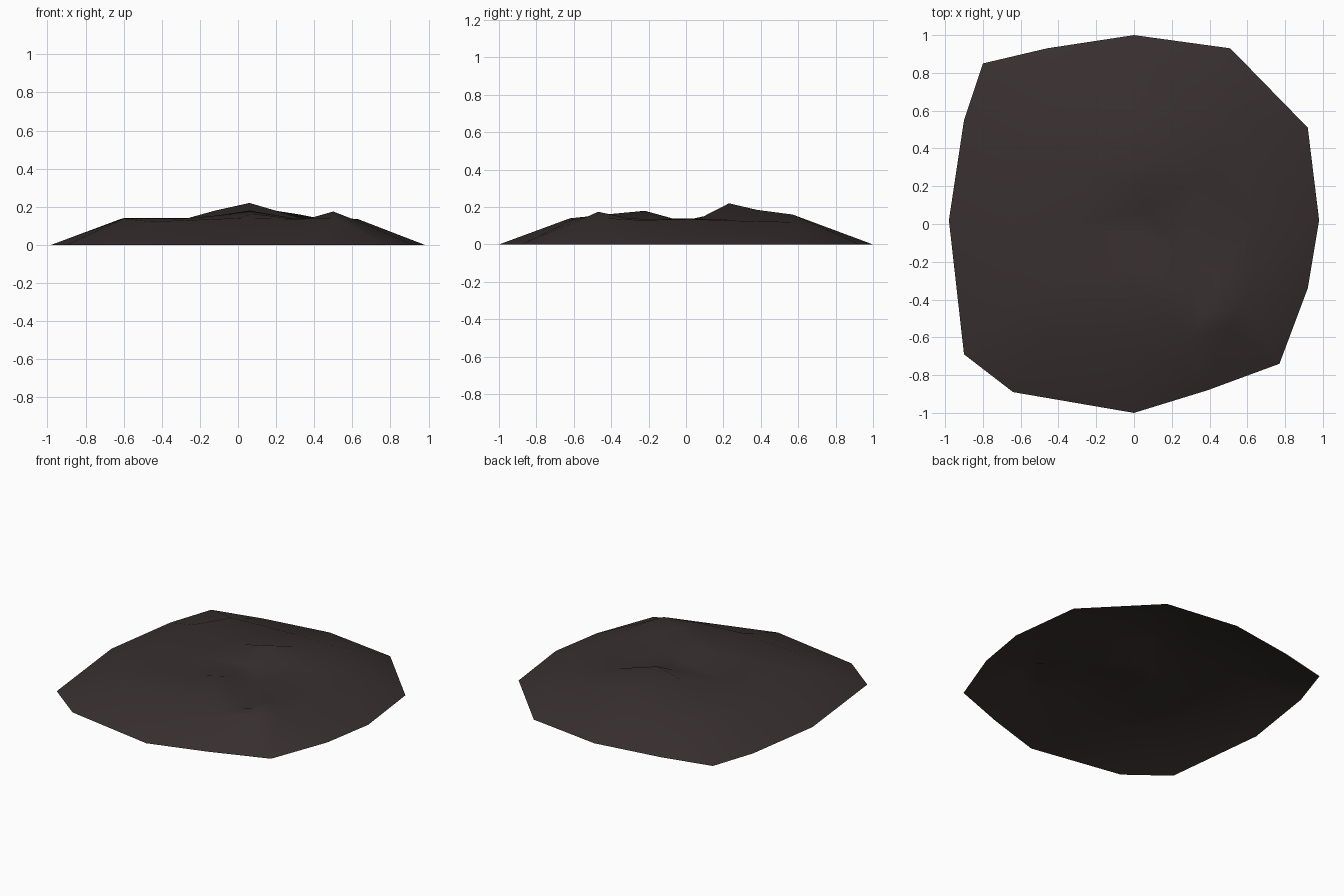
import bpy
from mathutils import Vector
from mathutils.geometry import delaunay_2d_cdt

if "Cube" in bpy.data.objects:
    bpy.data.objects.remove(bpy.data.objects["Cube"])

# ground outline of the mound (z = 0)
outline = [(0, 1), (-.46, .93), (-.8, .85), (-.9, .55), (-.98, .02), (-.9, -.69), (-.64, -.89),
           (0, -1), (.39, -.88), (.77, -.74), (.92, -.34), (.98, .02), (.92, .51), (.51, .93)]

# shoulder where the slope levels off
shoulder = [(0, .61, .14), (-.46, .59, .135), (-.6, .35, .14), (-.61, .0, .138), (-.6, -.38, .138),
            (-.46, -.6, .122), (0, -.62, .14), (.3, -.6, .135), (.64, -.25, .13),
            (.63, .03, .135), (.6, .33, .125), (.52, .57, .12)]

# peaks, ridges and the valley between them
bumps = [(.06, .23, .22), (.16, .38, .185), (.32, .57, .16), (-.12, .23, .18), (-.26, .27, .14),
         (.06, -.22, .18), (.07, -.38, .165), (-.1, -.25, .155), (-.28, -.3, .138),
         (.5, -.47, .175), (.37, -.47, .138), (.59, -.42, .14), (.5, -.54, .143),
         (.25, -.13, .135), (.02, -.05, .133), (-.3, 0, .13), (.05, .07, .138),
         (.35, .25, .135), (.3, -.4, .138), (.45, -.3, .138)]

points = [(x, y, 0) for x, y in outline] + shoulder + bumps
n = len(outline)
flat = [Vector(p[:2]) for p in points]
rim = [(i, (i + 1) % n) for i in range(n)]
verts, _, faces, origins, _, _ = delaunay_2d_cdt(flat, rim, [], 1, 1e-5)
coords = [(v.x, v.y, points[o[0]][2]) for v, o in zip(verts, origins)]

# open-bottomed mound surface
mesh = bpy.data.meshes.new("mound")
mesh.from_pydata(coords, [], [tuple(f) for f in faces])
mesh.update()
for p in mesh.polygons:
    if p.normal.z < 0:
        p.flip()
mesh.update()
mesh.shade_smooth()
mound = bpy.data.objects.new("mound", mesh)
bpy.context.collection.objects.link(mound)

soil = bpy.data.materials.new("dark_soil")
soil.diffuse_color = (.04, .029, .029, 1)
soil.use_nodes = True
soil.node_tree.nodes["Principled BSDF"].inputs["Base Color"].default_value = soil.diffuse_color
mesh.materials.append(soil)
